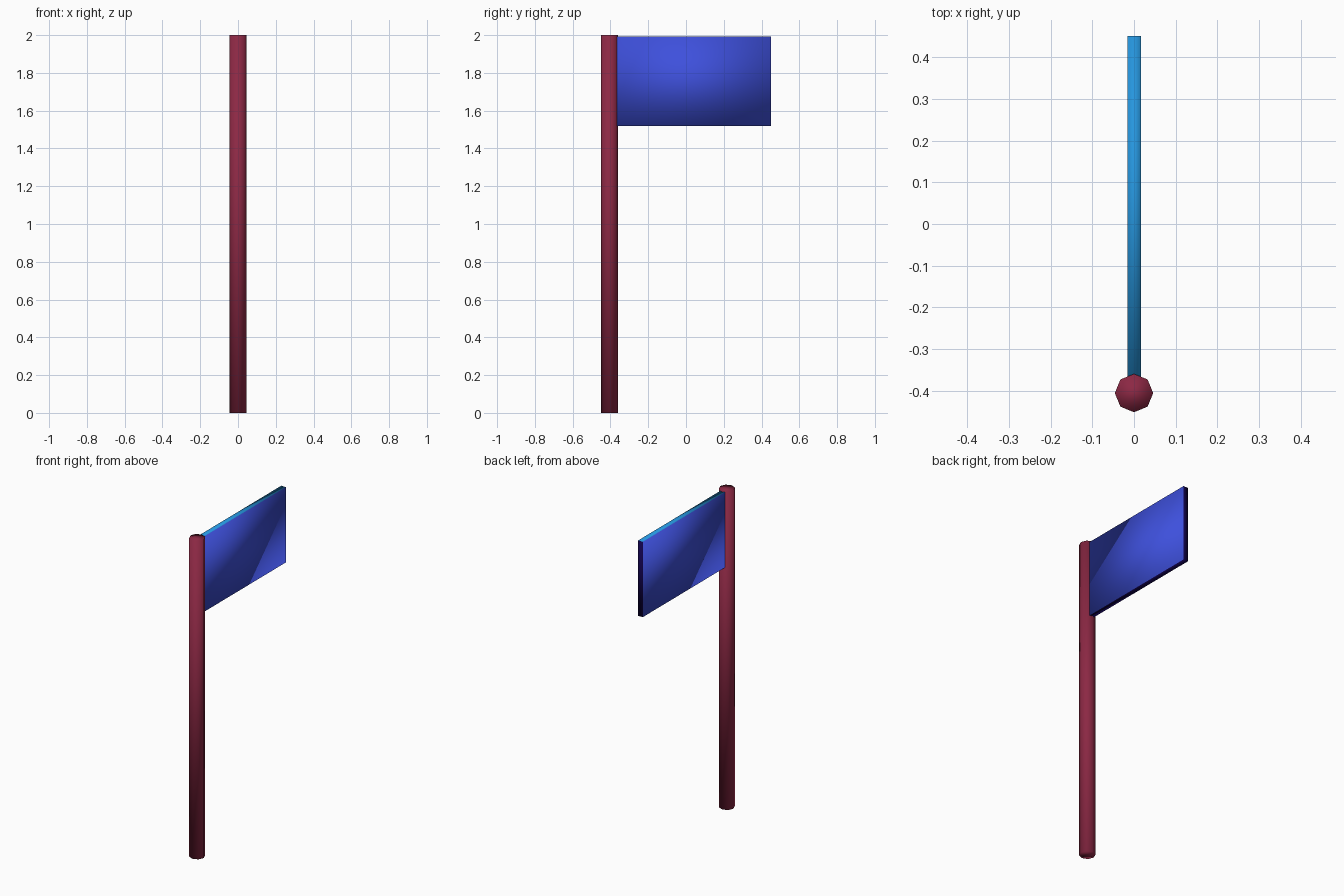
import bpy
import bmesh
from mathutils import Matrix

cube = bpy.data.objects.get("Cube")
if cube:
    bpy.data.objects.remove(cube, do_unlink=True)


def linear(c):
    c /= 255
    return c / 12.92 if c <= 0.04045 else ((c + 0.055) / 1.055) ** 2.4


def material(name, *rgb):
    mat = bpy.data.materials.new(name)
    mat.use_nodes = True
    color = tuple(linear(c) for c in rgb) + (1.0,)
    mat.diffuse_color = color
    mat.node_tree.nodes["Principled BSDF"].inputs["Base Color"].default_value = color
    return mat


def add_object(name, bm, mats):
    mesh = bpy.data.meshes.new(name)
    for face in bm.faces:
        face.smooth = True
    bm.to_mesh(mesh)
    bm.free()
    for mat in mats:
        mesh.materials.append(mat)
    obj = bpy.data.objects.new(name, mesh)
    bpy.context.collection.objects.link(obj)
    return obj


maroon = material("maroon", 140, 40, 68)
blue = material("blue", 62, 80, 220)
light_blue = material("light blue", 38, 150, 222)
navy = material("dark navy", 16, 2, 74)

# Eight-sided pole, with corners on the axes
bm = bmesh.new()
bmesh.ops.create_cone(bm, cap_ends=True, segments=8, radius1=0.046, radius2=0.046,
                      depth=2.0, matrix=Matrix.Translation((0, -0.405, 1.0)))
add_object("pole", bm, [maroon])

# Flag panel, its inner edge set into the pole
y0, y1, z0, z1 = -0.385, 0.45, 1.52, 1.993
bm = bmesh.new()
bmesh.ops.create_cube(bm, size=1.0, matrix=Matrix.Translation(
    (0.001, (y0 + y1) / 2, (z0 + z1) / 2)) @ Matrix.Diagonal((0.032, y1 - y0, z1 - z0, 1)))
bm.normal_update()

# Blue sides, light top edge, dark end and bottom edges
for face in bm.faces:
    n = face.normal
    face.material_index = 0 if abs(n.x) > 0.5 else 1 if n.z > 0.5 else 2
add_object("flag", bm, [blue, light_blue, navy])
